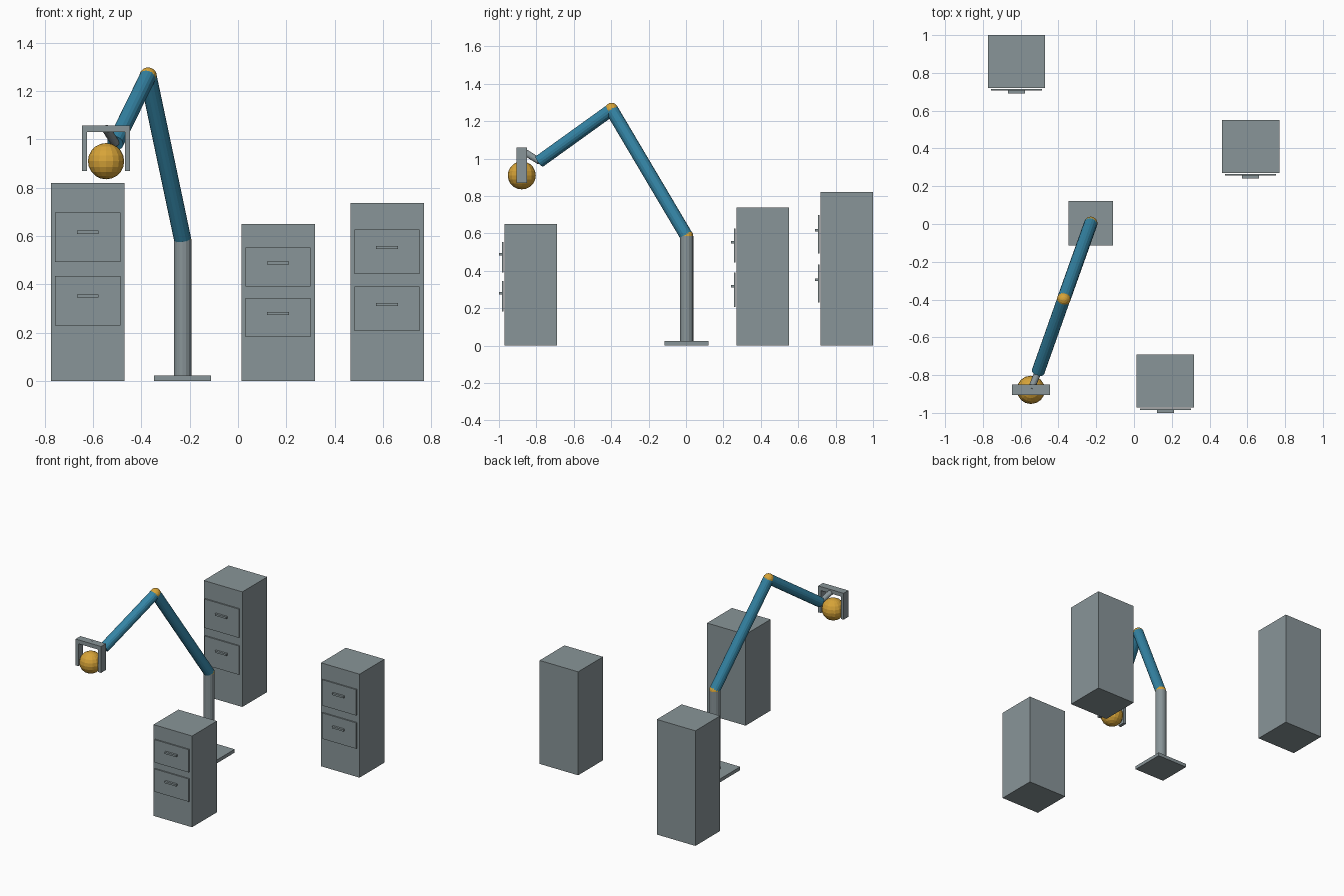
import bpy
import bmesh
from mathutils import Vector

if "Cube" in bpy.data.objects:
    bpy.data.objects.remove(bpy.data.objects["Cube"])


def material(name, rgb):
    m = bpy.data.materials.new(name)
    m.diffuse_color = (*rgb, 1)
    m.use_nodes = True
    m.node_tree.nodes["Principled BSDF"].inputs["Base Color"].default_value = m.diffuse_color
    return m


GREY = material("steel grey", (0.25, 0.30, 0.315))
BLUE = material("arm blue", (0.035, 0.235, 0.38))
AMBER = material("amber", (0.68, 0.37, 0.04))


def make(name, bm, mat):
    mesh = bpy.data.meshes.new(name)
    bm.to_mesh(mesh)
    bm.free()
    mesh.materials.append(mat)
    ob = bpy.data.objects.new(name, mesh)
    bpy.context.collection.objects.link(ob)
    return ob


def box(name, centre, size, mat=GREY):
    bm = bmesh.new()
    bmesh.ops.create_cube(bm, size=1)
    bmesh.ops.scale(bm, vec=size, verts=bm.verts)
    ob = make(name, bm, mat)
    ob.location = centre
    return ob


def rod(name, a, b, radius, mat, sides=16):
    """Cylinder running from point a to point b."""
    a, b = Vector(a), Vector(b)
    bm = bmesh.new()
    bmesh.ops.create_cone(bm, cap_ends=True, segments=sides, radius1=radius,
                          radius2=radius, depth=(b - a).length)
    ob = make(name, bm, mat)
    ob.location = (a + b) / 2
    ob.rotation_mode = 'QUATERNION'
    ob.rotation_quaternion = (b - a).to_track_quat('Z', 'Y')
    return ob


def ball(name, centre, radius, mat, u=16, v=10):
    bm = bmesh.new()
    bmesh.ops.create_uvsphere(bm, u_segments=u, v_segments=v, radius=radius)
    ob = make(name, bm, mat)
    ob.location = centre
    return ob


def cabinet(name, x, front, h):
    """Two-drawer cabinet facing -y; front is the y of its front face."""
    box(name + "_body", (x, front + 0.14, h / 2), (0.304, 0.28, h))
    for label, f in (("lower", 0.405), ("upper", 0.726)):
        box(f"{name}_{label}_drawer", (x, front - 0.0095, f * h),
            (0.27, 0.009, 0.25 * h))
        box(f"{name}_{label}_handle", (x, front - 0.0215, (f + 0.025) * h),
            (0.09, 0.015, 0.013))


# Cabinets
cabinet("tall_cabinet", -0.622, 0.72, 0.82)
cabinet("middle_cabinet", 0.617, 0.27, 0.737)
cabinet("short_cabinet", 0.166, -0.971, 0.65)

# Robot stand and arm
shoulder = (-0.229, 0.003, 0.585)
elbow = (-0.372, -0.398, 1.262)
wrist = (-0.508, -0.783, 0.985)
hand = (-0.546, -0.878, 1.044)
box("base_plate", (-0.229, 0.003, 0.012), (0.236, 0.236, 0.024))
rod("column", (-0.229, 0.003, 0.024), shoulder, 0.036, GREY)
ball("shoulder_joint", shoulder, 0.036, AMBER)
rod("upper_arm", shoulder, elbow, 0.0355, BLUE)
ball("elbow_joint", elbow, 0.036, AMBER)
rod("forearm", elbow, wrist, 0.0345, BLUE)
rod("wrist_link", wrist, hand, 0.018, GREY)

# Gripper and the ball it holds
box("gripper_bar", hand, (0.2, 0.054, 0.028))
for side, s in (("left", -1), ("right", 1)):
    box(side + "_finger", (-0.546 + s * 0.089, -0.878, 0.95),
        (0.022, 0.054, 0.16))
ball("held_ball", (-0.546, -0.878, 0.91), 0.075, AMBER)
